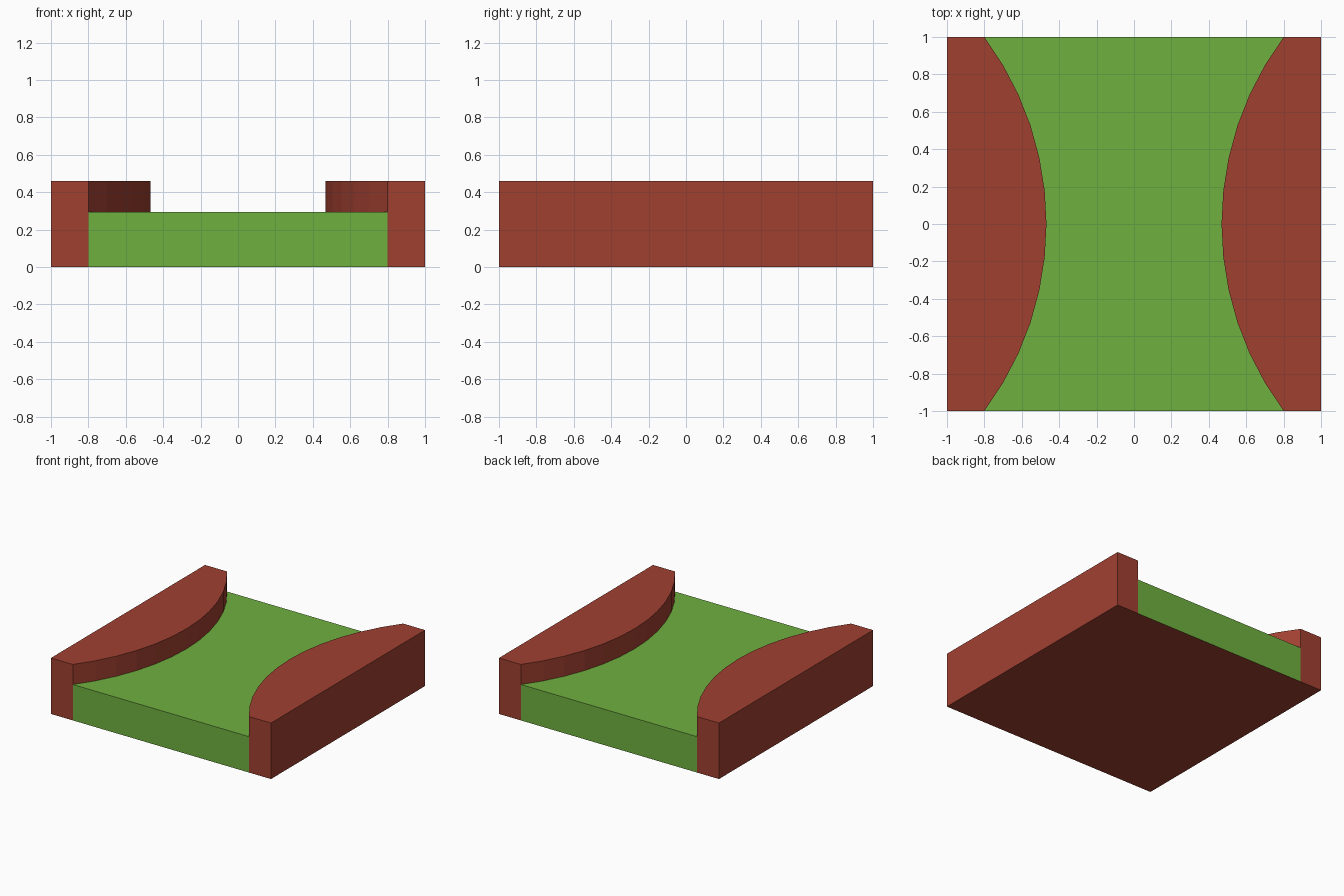
import bpy, bmesh
from math import asin, sin, cos

if "Cube" in bpy.data.objects:
    bpy.data.objects.remove(bpy.data.objects["Cube"])

BANK_H, PATH_H = 0.46, 0.295
WAIST, END, STEPS = 0.468, 0.80, 12


def material(name, color):
    m = bpy.data.materials.new(name)
    m.diffuse_color = (*color, 1)
    m.use_nodes = True
    m.node_tree.nodes["Principled BSDF"].inputs["Base Color"].default_value = m.diffuse_color
    return m


RED = material("red_earth", (0.35, 0.051, 0.03))
GREEN = material("grass", (0.162, 0.434, 0.051))

# Arc of the bank edge, running from front to back on the right side
sag = END - WAIST
radius = (1 + sag * sag) / (2 * sag)
half = asin(1 / radius)
angles = [half * (2 * i / STEPS - 1) for i in range(STEPS + 1)]
arc = [(WAIST + radius * (1 - cos(a)), radius * sin(a)) for a in angles]


def prism(name, outline, height, mats):
    """Extrude a counter-clockwise outline up from the ground; the underside uses the last material."""
    bm = bmesh.new()
    base = bm.faces.new([bm.verts.new((x, y, 0)) for x, y in outline])
    top = bmesh.ops.extrude_face_region(bm, geom=[base], use_keep_orig=True)["geom"]
    for v in top:
        if isinstance(v, bmesh.types.BMVert):
            v.co.z = height
    bmesh.ops.recalc_face_normals(bm, faces=bm.faces[:])
    for f in bm.faces:
        f.material_index = len(mats) - 1 if f.normal.z < -0.5 else 0
    # Triangulate the curved caps so they fill cleanly
    bmesh.ops.triangulate(bm, faces=[f for f in bm.faces if len(f.verts) > 4])
    me = bpy.data.meshes.new(name)
    bm.to_mesh(me)
    bm.free()
    for m in mats:
        me.materials.append(m)
    ob = bpy.data.objects.new(name, me)
    bpy.context.collection.objects.link(ob)
    return ob


# Raised banks on both sides
right = arc[::-1] + [(1, -1), (1, 1)]
prism("right_bank", right, BANK_H, [RED])
prism("left_bank", [(-x, y) for x, y in right], BANK_H, [RED])

# Sunken grass path between the banks, with an earth underside
prism("grass_path", arc + [(-x, y) for x, y in arc[::-1]], PATH_H, [GREEN, RED])
